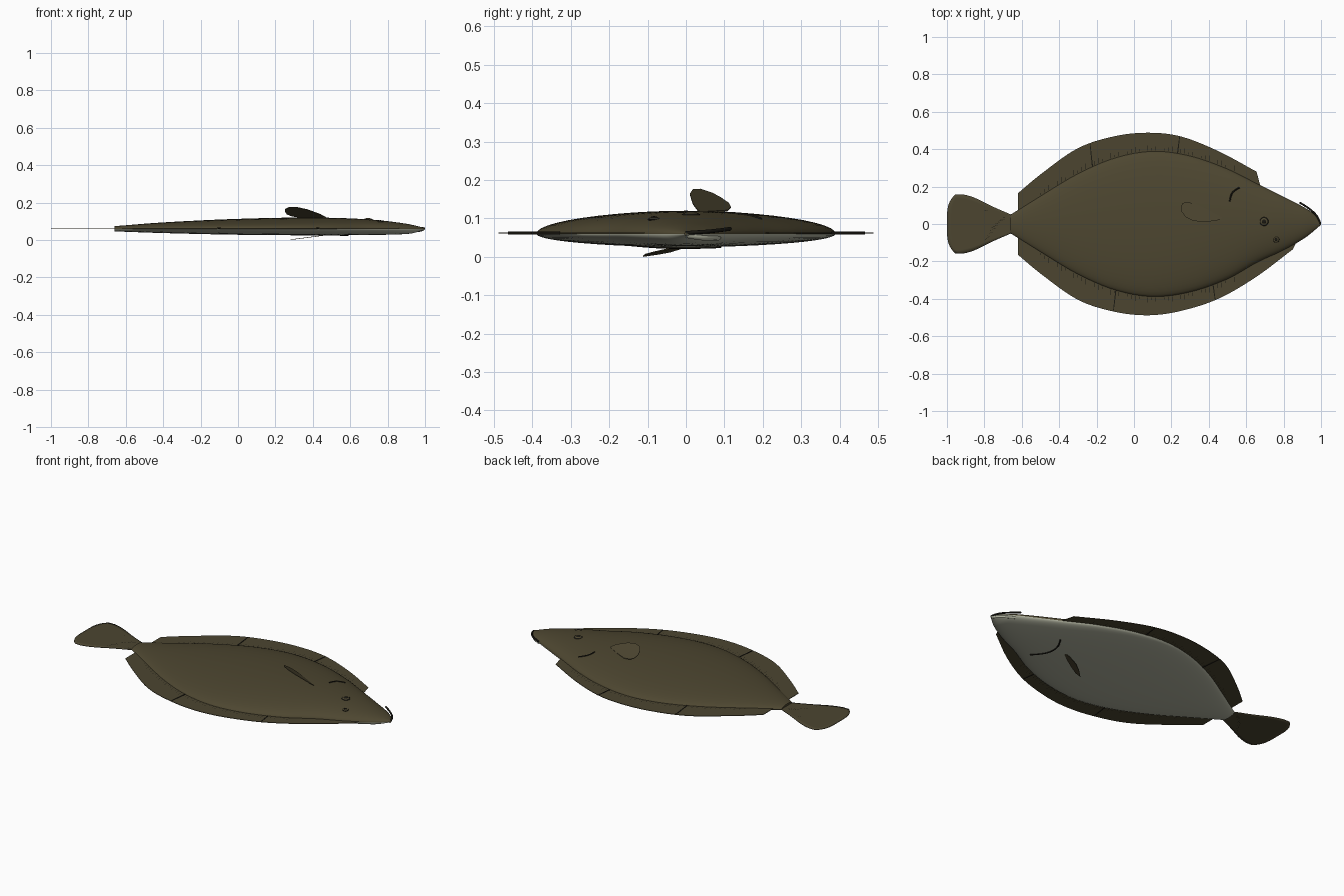
import bpy, bmesh, math

old = bpy.data.objects.get("Cube")
if old:
    bpy.data.objects.remove(old, do_unlink=True)


def material(name, rgb):
    m = bpy.data.materials.new(name)
    m.use_nodes = True
    m.diffuse_color = (*rgb, 1)
    bsdf = m.node_tree.nodes["Principled BSDF"]
    bsdf.inputs["Base Color"].default_value = (*rgb, 1)
    bsdf.inputs["Roughness"].default_value = 0.8
    return m


OLIVE = material("olive skin", (0.075, 0.062, 0.030))
FIN = material("fin olive", (0.072, 0.060, 0.030))
BELLY = material("pale belly", (0.44, 0.45, 0.35))
DARK = material("dark marking", (0.010, 0.009, 0.006))
MID = 0.06


def smooth(keys, x):
    """Hermite interpolation through (x, value) keys."""
    def slope(i):
        a, b = keys[max(i - 1, 0)], keys[min(i + 1, len(keys) - 1)]
        return (b[1] - a[1]) / (b[0] - a[0])
    x = min(max(x, keys[0][0]), keys[-1][0])
    i = max(j for j in range(len(keys) - 1) if keys[j][0] <= x)
    (x0, v0), (x1, v1) = keys[i], keys[i + 1]
    h = x1 - x0
    t = (x - x0) / h
    u = 1 - t
    return (v0 * (1 + 2 * t) * u * u + v1 * (3 - 2 * t) * t * t
            + h * t * u * (u * slope(i) - t * slope(i + 1)))


def finish(bm, name, mats, shade=True):
    bmesh.ops.recalc_face_normals(bm, faces=bm.faces)
    me = bpy.data.meshes.new(name)
    bm.to_mesh(me)
    bm.free()
    ob = bpy.data.objects.new(name, me)
    bpy.context.collection.objects.link(ob)
    for m in mats:
        me.materials.append(m)
    if shade:
        bpy.ops.object.select_all(action="DESELECT")
        ob.select_set(True)
        bpy.context.view_layer.objects.active = ob
        bpy.ops.object.shade_smooth_by_angle(angle=math.radians(40))
    return ob


# Body profiles along x: both side outlines, back height, belly height
REAR = [(-.66, .05), (-.5, .15), (-.3, .27), (-.1, .355), (.1, .39), (.3, .365), (.5, .295)]
SIDE = {1: REAR + [(.66, .215), (.8, .145), (.92, .083), (.97, .045), (1, .004)],
        -1: REAR + [(.66, .205), (.8, .14), (.92, .07), (1, .004)]}
BACK = [(-.66, .014), (-.4, .034), (0, .053), (.4, .06), (.7, .05), (.9, .027), (1, .004)]
BELLY_Z = [(-.66, .014), (-.4, .023), (0, .032), (.4, .035), (.7, .033), (.92, .026), (1, .004)]


def surface(x, y, up=1):
    """Height of the skin above or below a point."""
    w = smooth(SIDE[1 if y >= 0 else -1], x)
    d = smooth(BACK if up > 0 else BELLY_Z, x)
    return MID + up * d * math.sqrt(max(0, 1 - (y / w) ** 2))


# Body: elliptical sections lofted from tail root to snout
bm = bmesh.new()
N, STATIONS = 48, 56
rings = []
for i in range(STATIONS + 1):
    x = -.66 + 1.66 * math.sin(math.pi / 2 * i / STATIONS) ** 1.1
    ring = []
    for k in range(N):
        a = math.tau * k / N
        c, s = math.cos(a), math.sin(a)
        w = smooth(SIDE[1 if c >= 0 else -1], x)
        d = smooth(BACK if s >= 0 else BELLY_Z, x)
        ring.append(bm.verts.new((x, c * w, MID + s * d)))
    rings.append(ring)
for r0, r1 in zip(rings, rings[1:]):
    for k in range(N):
        f = bm.faces.new((r0[k], r0[(k + 1) % N], r1[(k + 1) % N], r1[k]))
        f.material_index = int(k >= N // 2)
bm.faces.new(rings[0])
bm.faces.new(rings[-1])
finish(bm, "body", [OLIVE, BELLY])


def sheet(name, inner, outer, mat, height, thick=.003):
    """Thin plate between two matching edges; height gives z at (x, y)."""
    bm = bmesh.new()
    rows = [[[bm.verts.new((x, y, height(x, y) + dz)) for x, y in edge]
             for edge in (inner, outer)] for dz in (thick / 2, -thick / 2)]
    (ti, to), (bi, bo) = rows
    for a, b in ((ti, to), (bo, bi), (to, bo), (bi, ti)):
        for j in range(len(a) - 1):
            bm.faces.new((a[j], a[j + 1], b[j + 1], b[j]))
    for j in (0, -1):
        bm.faces.new((ti[j], to[j], bo[j], bi[j]))
    return finish(bm, name, [mat])


def flat(x, y):
    return MID + .002


# Long edge fins with dark seams and short rays
FIN_REAR = [(-.62, .165), (-.5, .265), (-.3, .405), (-.1, .47), (.08, .488)]
FIN_EDGE = {1: FIN_REAR + [(.25, .468), (.45, .39), (.655, .28)],
            -1: FIN_REAR + [(.25, .465), (.45, .40), (.65, .285), (.85, .135)]}
for side, name, seams in ((1, "dorsal_fin", (-.225, .23)), (-1, "anal_fin", (-.1, .42))):
    edge, x_end = FIN_EDGE[side], FIN_EDGE[side][-1][0]
    xs = [-.62 + (x_end + .62) * j / 48 for j in range(49)]
    inner = [(x + .025 * (x + .62) / (x_end + .62), side * (smooth(SIDE[side], x + .02) - .02)) for x in xs]
    outer = [(x, side * smooth(edge, x)) for x in xs]
    sheet(name, inner, outer, FIN, flat)
    for n, x in enumerate(seams):
        lean = .012 if x > 0 else -.012
        lo, hi = smooth(SIDE[side], x), smooth(edge, x + lean) - .004
        sheet(f"{name}_seam_{n}", [(x, side * lo), (x + lean, side * hi)],
              [(x + .006, side * lo), (x + lean + .004, side * hi)], DARK, flat, .007)
    # Ray marks gathered into one mesh of tiny plates
    bm = bmesh.new()
    for j in range(48):
        x = -.5 + j * .022
        y0 = smooth(SIDE[side], x) + .004
        y1 = y0 + .012 + .008 * (j % 3)
        for z in (MID + .0042, MID - .0002):
            bm.faces.new([bm.verts.new((px, side * py, z)) for px, py in
                          ((x, y0), (x + .002, y0), (x + .002, y1), (x, y1))])
    finish(bm, f"{name}_rays", [DARK], False)

# Tail fin, fanning out to a rounded trailing edge
TAIL = [(0, .045), (.1, .09), (.2, .14), (.26, .158), (.3, .158)]
steps = [j / 16 for j in range(17)]
bm = bmesh.new()
cols = []
for t in steps:
    w = smooth(TAIL, t * .3)
    cols.append([(-.645 - t * (.31 + .045 * (1 - v ** 4)), v * w)
                 for v in [k / 8 - 1 for k in range(17)]])
grid = [[bm.verts.new((x, y, MID)) for x, y in col] for col in cols]
for a, b in zip(grid, grid[1:]):
    for k in range(16):
        bm.faces.new((a[k], a[k + 1], b[k + 1], b[k]))
tail = finish(bm, "tail_fin", [FIN])
mod = tail.modifiers.new("thickness", "SOLIDIFY")
mod.thickness = .004
mod.offset = 0

# Speckles at the tail root
bm = bmesh.new()
for j in range(40):
    x = -.69 - .11 * ((j * .618) % 1)
    y = (.04 + (-.69 - x) * .45) * (2 * ((j * .377) % 1) - 1)
    for z in (MID + .003, MID - .003):
        bm.faces.new([bm.verts.new((x + dx, y + dy, z)) for dx, dy in
                      ((-.003, 0), (0, -.0015), (.003, 0), (0, .0015))])
finish(bm, "tail_speckles", [DARK], False)

# Pectoral fins: upper one raised, lower one narrow and trailing down
sheet("upper_pectoral_fin",
      [(.472, .035), (.40, .074), (.33, .108), (.285, .117), (.26, .112), (.25, .09)],
      [(.47, .03), (.44, .018), (.37, .01), (.315, .018), (.275, .038), (.252, .07)],
      FIN, lambda x, y: .119 - .30 * (x - .47) - .56 * (y - .035))
sheet("lower_pectoral_fin",
      [(.49, .0), (.43, -.015), (.37, -.04), (.32, -.075), (.285, -.108)],
      [(.485, -.008), (.43, -.045), (.37, -.08), (.32, -.105), (.28, -.112)],
      FIN, lambda x, y: .0015 + .13 * (x - .28))


def line(name, points, radius, mat):
    cu = bpy.data.curves.new(name, "CURVE")
    cu.dimensions = "3D"
    cu.bevel_depth = radius
    cu.bevel_resolution = 2
    cu.use_fill_caps = True
    sp = cu.splines.new("NURBS")
    sp.points.add(len(points) - 1)
    for p, co in zip(sp.points, points):
        p.co = (*co, 1)
    sp.use_endpoint_u = True
    sp.order_u = 3
    cu.materials.append(mat)
    ob = bpy.data.objects.new(name, cu)
    bpy.context.collection.objects.link(ob)


# Gill slits and mouth
line("upper_gill_slit", [(x, y, surface(x, y)) for x, y in
     ((.512, .12), (.517, .155), (.535, .18), (.565, .195))], .004, DARK)
line("lower_gill_slit", [(x, y, surface(x, y, -1) - .001) for x, y in
     ((.59, .09), (.555, .04), (.545, -.03), (.565, -.09), (.605, -.145))], .004, DARK)
line("mouth", [(.885, .115, .073), (.92, .095, .07), (.965, .06, .066), (.99, .025, .064),
               (.996, .0, .062)], .005, DARK)
line("jaw", [(.90, .085, .05), (.95, .06, .048), (.982, .025, .052), (.99, .002, .056)], .007, BELLY)

# Eyes: low mounds with dark ring and pupil
for name, x, y, r in (("left_eye", .695, .013, .024), ("right_eye", .76, -.083, .017)):
    z = surface(x, y)
    for part, scale, lift, mat in (("ring", 1, 0, DARK), ("iris", .85, .002, OLIVE), ("pupil", .5, .006, DARK)):
        bm = bmesh.new()
        bmesh.ops.create_uvsphere(bm, u_segments=20, v_segments=10, radius=r * scale)
        bmesh.ops.scale(bm, vec=(1, 1, .28), verts=bm.verts)
        bmesh.ops.translate(bm, vec=(x, y, z + lift - .001), verts=bm.verts)
        finish(bm, f"{name}_{part}", [mat])
